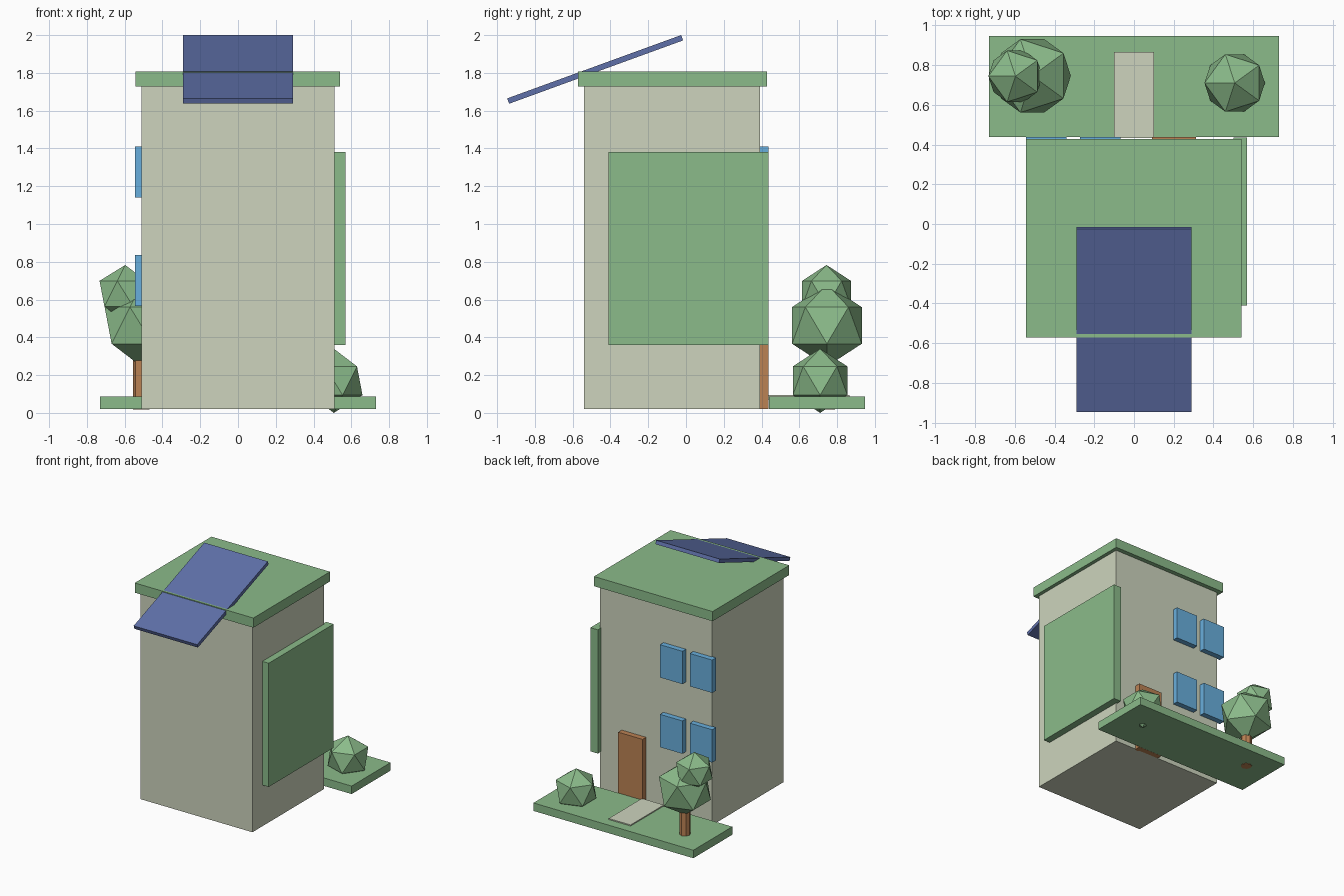
import bpy
from math import pi, radians

cube = bpy.data.objects.get("Cube")
if cube:
    bpy.data.objects.remove(cube, do_unlink=True)


def material(name, rgb):
    # sRGB 0-255 to linear
    lin = [((c / 255 + 0.055) / 1.055) ** 2.4 for c in rgb]
    mat = bpy.data.materials.new(name)
    mat.use_nodes = True
    mat.diffuse_color = (*lin, 1)
    bsdf = mat.node_tree.nodes["Principled BSDF"]
    bsdf.inputs["Base Color"].default_value = (*lin, 1)
    bsdf.inputs["Roughness"].default_value = 0.8
    return mat


plaster = material("pale_plaster", (205, 212, 189))
green = material("leaf_green", (139, 187, 138))
glass = material("window_blue", (105, 175, 221))
solar = material("solar_blue", (95, 112, 169))
wood = material("brown_wood", (187, 130, 84))


def finish(name, mat):
    obj = bpy.context.object
    obj.name = name
    obj.data.materials.append(mat)
    return obj


def box(name, mat, x, y, z):
    """Box from (min, max) ranges on each axis."""
    ranges = (x, y, z)
    bpy.ops.mesh.primitive_cube_add(size=1, location=[(a + b) / 2 for a, b in ranges])
    obj = finish(name, mat)
    obj.scale = [b - a for a, b in ranges]
    return obj


def foliage(name, radius, location):
    bpy.ops.mesh.primitive_ico_sphere_add(
        subdivisions=1, radius=radius, location=location, rotation=(0, 0, pi))
    return finish(name, green)


# House body, roof slab and planted wall
box("house_walls", plaster, (-0.51, 0.51), (-0.54, 0.392), (0.02, 1.74))
box("roof_slab", green, (-0.543, 0.54), (-0.571, 0.429), (1.728, 1.808))
box("green_wall", green, (0.50, 0.568), (-0.411, 0.436), (0.36, 1.381))

# Tilted solar panel
panel = box("solar_panel", solar, (-0.29, 0.29), (-0.971, 0.009), (1.8035, 1.8335))
panel.rotation_euler.x = radians(20)

# Door and two rows of windows on the back wall
box("door", wood, (0.09, 0.312), (0.38, 0.438), (0.02, 0.587))
for row, bottom in (("lower", 0.565), ("upper", 1.14)):
    for side, left in (("outer", -0.545), ("inner", -0.273)):
        box(f"{row}_{side}_window", glass, (left, left + 0.204),
            (0.385, 0.437), (bottom, bottom + 0.271))

# Garden with path
box("garden_lawn", green, (-0.73, 0.73), (0.439, 0.947), (0.02, 0.086))
box("garden_path", plaster, (-0.1, 0.1), (0.432, 0.865), (0.07, 0.095))

# Tree and bush
bpy.ops.mesh.primitive_cylinder_add(
    vertices=8, radius=0.043, depth=0.34, location=(-0.512, 0.745, 0.187))
finish("tree_trunk", wood)
foliage("tree_lower_crown", 0.217, (-0.512, 0.746, 0.463))
foliage("tree_upper_crown", 0.152, (-0.597, 0.744, 0.631))
foliage("round_bush", 0.17, (0.507, 0.71, 0.17))
